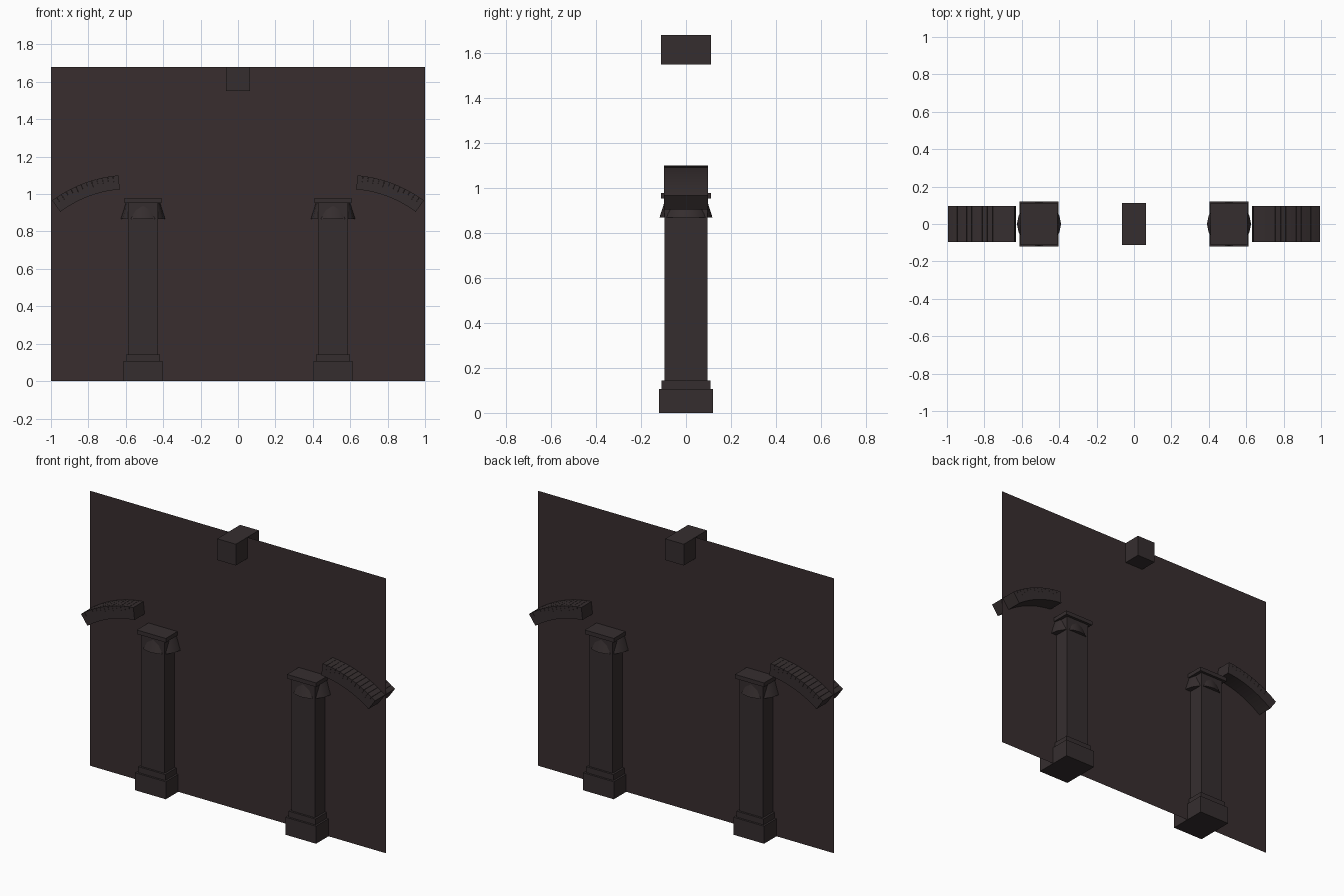
import bpy, bmesh, math
from mathutils import Matrix, Vector

if "Cube" in bpy.data.objects:
    bpy.data.objects.remove(bpy.data.objects["Cube"])


def material(name, rgb):
    m = bpy.data.materials.new(name)
    m.diffuse_color = (*rgb, 1)
    m.use_nodes = True
    m.node_tree.nodes["Principled BSDF"].inputs["Base Color"].default_value = m.diffuse_color
    return m


STONE = material("dark_stone", (0.036, 0.027, 0.028))
WALL = material("dark_wall", (0.040, 0.027, 0.028))


def finish(name, bm, mat):
    me = bpy.data.meshes.new(name)
    bm.to_mesh(me)
    bm.free()
    me.materials.append(mat)
    ob = bpy.data.objects.new(name, me)
    bpy.context.collection.objects.link(ob)
    return ob


def add_box(bm, center, size, rot=Matrix()):
    mat = Matrix.Translation(center) @ rot @ Matrix.Diagonal((*size, 1))
    bmesh.ops.create_cube(bm, size=1, matrix=mat)


def box(name, x, hx, hy, z0, z1):
    bm = bmesh.new()
    add_box(bm, (x, 0, (z0 + z1) / 2), (2 * hx, 2 * hy, z1 - z0))
    return finish(name, bm, STONE)


# thin backing wall
bm = bmesh.new()
bm.faces.new([bm.verts.new(p) for p in
              ((-1, 0, 0), (1, 0, 0), (1, 0, 1.68), (-1, 0, 1.68))])
finish("wall_panel", bm, WALL)

# keystone at the top of the wall
box("keystone", 0, 0.063, 0.111, 1.55, 1.68)

for side, s in (("left", -1), ("right", 1)):
    # column: plinth, base moulding, shaft, abacus
    x = s * 0.508
    box(side + "_plinth", x, 0.104, 0.12, 0, 0.107)
    box(side + "_base_moulding", x, 0.092, 0.108, 0.107, 0.143)
    box(side + "_shaft", x, 0.079, 0.096, 0.143, 0.955)
    box(side + "_abacus", x, 0.098, 0.112, 0.953, 0.978)

    # round flared capital
    bm = bmesh.new()
    bmesh.ops.create_cone(bm, cap_ends=True, segments=16, radius1=0.118,
                          radius2=0.09, depth=0.088,
                          matrix=Matrix.Translation((x, 0, 0.912)))
    cap = finish(side + "_capital", bm, STONE)
    bpy.context.view_layer.objects.active = cap
    cap.select_set(True)
    bpy.ops.object.shade_smooth_by_angle(angle=math.radians(35))
    cap.select_set(False)

    # arch fragment made of narrow wedge stones
    bm = bmesh.new()
    n, a0, a1, r = 13, math.radians(5), math.radians(36.5), 0.662
    step = (a1 - a0) / n
    for i in range(n):
        a = a0 + (i + 0.5) * step
        c = Vector((s * (0.578 + r * math.sin(a)), 0, 0.403 + r * math.cos(a)))
        add_box(bm, c, (r * step * 1.0, 0.194, 0.075),
                Matrix.Rotation(s * a, 4, 'Y'))
    finish(side + "_arch_stones", bm, STONE)
